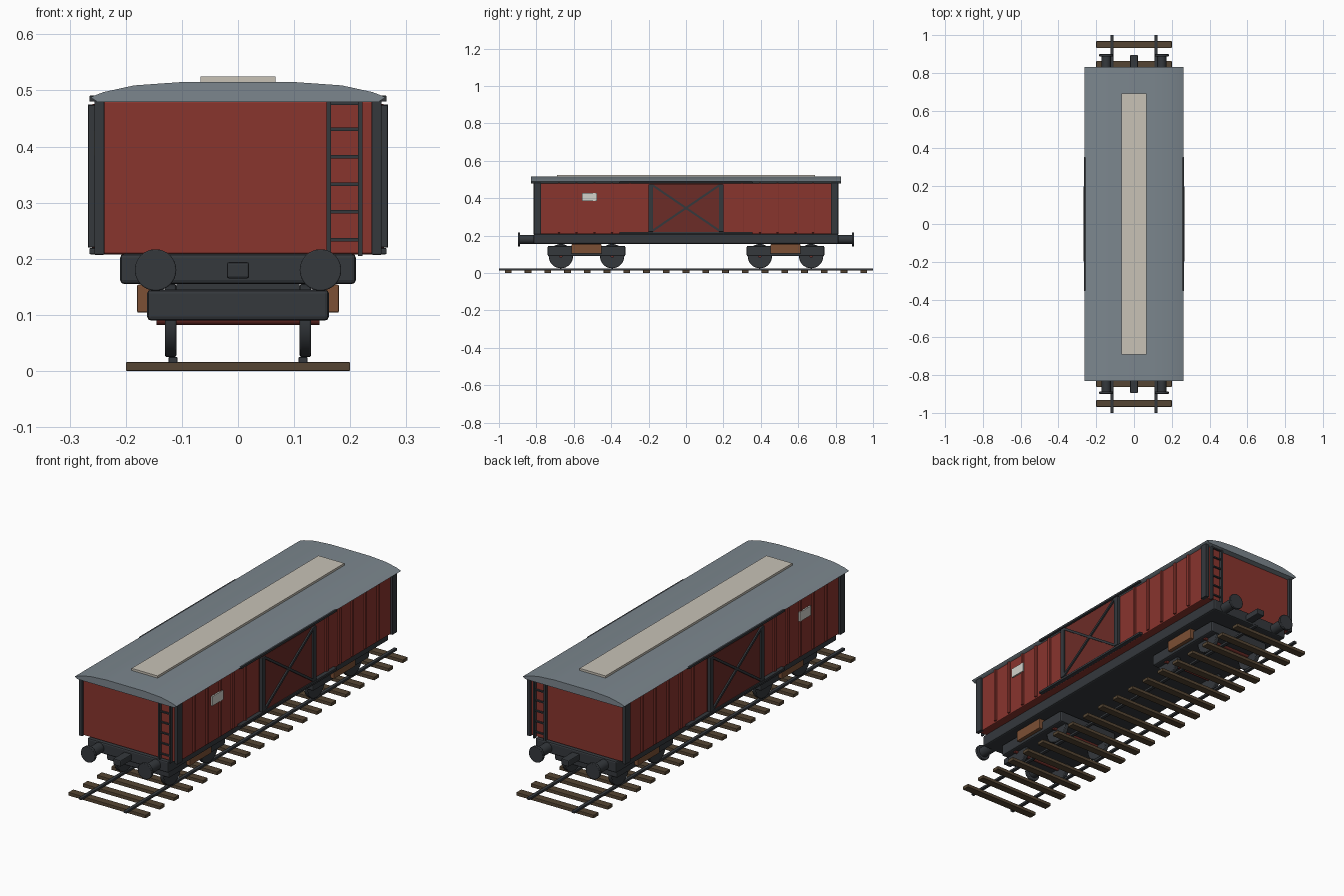
import bpy, bmesh, math
from mathutils import Vector

if "Cube" in bpy.data.objects:
    bpy.data.objects.remove(bpy.data.objects["Cube"])


def mat(name, c):
    m = bpy.data.materials.new(name)
    m.diffuse_color = (*c, 1)
    m.use_nodes = True
    m.node_tree.nodes["Principled BSDF"].inputs["Base Color"].default_value = m.diffuse_color
    return m


RED = mat("red_paint", (0.25, 0.035, 0.027))
DOOR = mat("door_red", (0.15, 0.025, 0.02))
DARK = mat("dark_iron", (0.035, 0.04, 0.046))
ROOF = mat("roof_grey", (0.2, 0.24, 0.27))
WALK = mat("walkway_cream", (0.58, 0.54, 0.47))
BROWN = mat("spring_brown", (0.2, 0.08, 0.035))
WOOD = mat("sleeper_wood", (0.09, 0.06, 0.033))
SIGN = mat("sign_white", (0.65, 0.65, 0.6))


def finish(name, bm, material, bevel=0.0, smooth=False):
    bmesh.ops.recalc_face_normals(bm, faces=bm.faces)
    me = bpy.data.meshes.new(name)
    bm.to_mesh(me)
    bm.free()
    me.materials.append(material)
    ob = bpy.data.objects.new(name, me)
    bpy.context.collection.objects.link(ob)
    if bevel:
        b = ob.modifiers.new("bevel", 'BEVEL')
        b.width, b.segments = bevel, 2
    if smooth:
        bpy.context.view_layer.objects.active = ob
        ob.select_set(True)
        bpy.ops.object.shade_smooth_by_angle(angle=math.radians(35))
        ob.select_set(False)
    return ob


def box(name, x, y, z, material, bevel=0.0):
    """Box from (min, max) ranges."""
    bm = bmesh.new()
    bmesh.ops.create_cube(bm, size=1)
    for v in bm.verts:
        v.co = [r[0] if c < 0 else r[1] for c, r in zip(v.co, (x, y, z))]
    return finish(name, bm, material, bevel)


def span(s, a, b):
    return tuple(sorted((s * a, s * b)))


def cyl(name, centre, axis, r, length, material, bevel=0.0):
    bm = bmesh.new()
    bmesh.ops.create_cone(bm, cap_ends=True, segments=32, radius1=r, radius2=r, depth=length)
    ob = finish(name, bm, material, bevel, smooth=True)
    ob.location = centre
    ob.rotation_euler = (0, math.pi / 2, 0) if axis == 'x' else (math.pi / 2, 0, 0)
    return ob


def bar(name, a, b, w, d, material):
    """Flat bar between two points in the yz plane, d thick along x."""
    a, b = Vector(a), Vector(b)
    side = (b - a).normalized().cross(Vector((1, 0, 0))) * w / 2
    bm = bmesh.new()
    dx = Vector((d / 2, 0, 0))
    f = bm.faces.new([bm.verts.new(p - dx) for p in (a + side, b + side, b - side, a - side)])
    g = bmesh.ops.extrude_face_region(bm, geom=[f])
    bmesh.ops.translate(bm, vec=2 * dx, verts=[v for v in g['geom'] if isinstance(v, bmesh.types.BMVert)])
    return finish(name, bm, material)


# track
for i in range(19):
    y = -0.95 + i * 0.95 / 9
    box(f"sleeper_{i}", (-0.2, 0.2), (y - 0.018, y + 0.018), (0, 0.016), WOOD, 0.002)
for s in (-1, 1):
    box("rail", span(s, 0.108, 0.124), (-1, 1), (0.014, 0.025), DARK, 0.002)

# body, underframe and roof
box("body", (-0.246, 0.246), (-0.8, 0.8), (0.208, 0.482), RED, 0.004)
box("underframe", (-0.21, 0.21), (-0.815, 0.815), (0.155, 0.209), DARK, 0.007)
profile = [(0.25, 0.479), (0.263, 0.488), (0.24, 0.497), (0.185, 0.509), (0.1, 0.515)]
profile += [(-x, z) for x, z in reversed(profile)]
bm = bmesh.new()
f = bm.faces.new([bm.verts.new((x, -0.83, z)) for x, z in profile])
g = bmesh.ops.extrude_face_region(bm, geom=[f])
bmesh.ops.translate(bm, vec=(0, 1.66, 0), verts=[v for v in g['geom'] if isinstance(v, bmesh.types.BMVert)])
finish("roof", bm, ROOF, smooth=True)
box("roof_walkway", (-0.067, 0.067), (-0.69, 0.69), (0.512, 0.525), WALK)

# side details
for s in (-1, 1):
    for e in (-1, 1):
        box("corner_post", span(s, 0.238, 0.256), span(e, 0.775, 0.812), (0.207, 0.482), DARK, 0.002)
        for i in range(5):
            y = e * (0.3 + i * 0.095)
            box("side_rib", span(s, 0.24, 0.254), (y - 0.007, y + 0.007), (0.215, 0.48), RED, 0.002)
        box("door_post", span(s, 0.25, 0.267), span(e, 0.177, 0.2), (0.22, 0.474), DARK, 0.002)
        bar("door_brace", (s * 0.263, -e * 0.18, 0.225), (s * 0.263, e * 0.18, 0.47), 0.011, 0.008, DARK)
    box("sliding_door", span(s, 0.24, 0.26), (-0.195, 0.195), (0.217, 0.476), DOOR, 0.002)
    box("door_top_rail", span(s, 0.245, 0.265), (-0.355, 0.355), (0.48, 0.491), DARK, 0.002)
    box("door_bottom_rail", span(s, 0.245, 0.265), (-0.355, 0.355), (0.208, 0.219), DARK, 0.002)
    box("side_sign", span(s, 0.25, 0.257), (-0.556, -0.476), (0.384, 0.428), SIGN)

# end details: ladder, buffers, coupler
for e in (-1, 1):
    for x in (0.1615, 0.2175):
        box("ladder_rail", (x - 0.004, x + 0.004), span(e, 0.798, 0.815), (0.205, 0.48), DARK)
    for z in (0.234, 0.284, 0.333, 0.382, 0.431, 0.477):
        box("ladder_rung", (0.1615, 0.2175), span(e, 0.803, 0.811), (z - 0.003, z + 0.003), DARK)
    for s in (-1, 1):
        cyl("buffer_shaft", (s * 0.147, e * 0.85, 0.18), 'y', 0.024, 0.09, DARK)
        cyl("buffer_head", (s * 0.147, e * 0.893, 0.18), 'y', 0.037, 0.013, DARK, 0.002)
    box("coupler", (-0.02, 0.02), span(e, 0.81, 0.895), (0.165, 0.194), DARK, 0.004)

# bogies
for e in (-1, 1):
    yc = e * 0.532
    box("bogie_frame", (-0.162, 0.162), (yc - 0.208, yc + 0.208), (0.09, 0.145), DARK, 0.007)
    box("bogie_bolster", (-0.11, 0.11), (yc - 0.06, yc + 0.06), (0.14, 0.16), DARK)
    for s in (-1, 1):
        box("spring_box", span(s, 0.15, 0.18), (yc - 0.08, yc + 0.08), (0.104, 0.154), BROWN, 0.003)
    for d in (-1, 1):
        y = yc + d * 0.137
        cyl("axle", (0, y, 0.092), 'x', 0.01, 0.29, DOOR)
        for s in (-1, 1):
            cyl("wheel", (s * 0.12, y, 0.09), 'x', 0.065, 0.02, DARK, 0.003)
